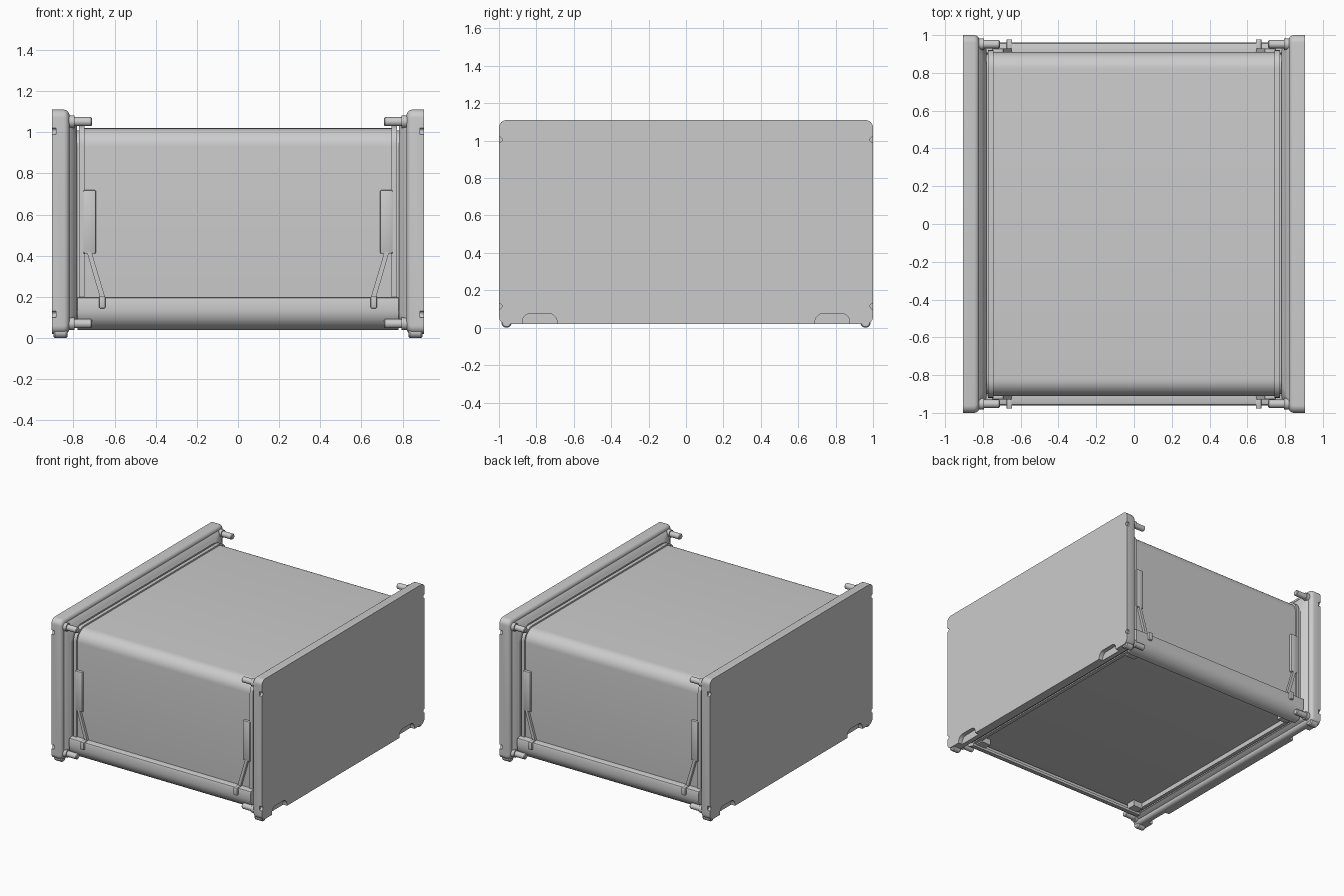
import bpy, bmesh, math
from mathutils import Vector

if "Cube" in bpy.data.objects:
    bpy.data.objects.remove(bpy.data.objects["Cube"])


def finish(name, bm, angle=35):
    bmesh.ops.recalc_face_normals(bm, faces=bm.faces)
    me = bpy.data.meshes.new(name)
    bm.to_mesh(me)
    bm.free()
    ob = bpy.data.objects.new(name, me)
    bpy.context.collection.objects.link(ob)
    smooth(ob, angle)
    return ob


def smooth(ob, angle=35):
    bpy.ops.object.select_all(action='DESELECT')
    ob.select_set(True)
    bpy.context.view_layer.objects.active = ob
    bpy.ops.object.shade_smooth_by_angle(angle=math.radians(angle))


def rounded(y0, y1, z0, z1, r_low, r_top, n=8):
    """Rounded rectangle in the YZ plane."""
    pts = []
    for cy, cz, r, a0 in ((y1 - r_top, z1 - r_top, r_top, 0), (y0 + r_top, z1 - r_top, r_top, 90),
                          (y0 + r_low, z0 + r_low, r_low, 180), (y1 - r_low, z0 + r_low, r_low, 270)):
        for i in range(n + 1):
            a = math.radians(a0 + 90 * i / n)
            pts.append((cy + r * math.cos(a), cz + r * math.sin(a)))
    return pts


def loft(name, sections):
    """Skin a list of (x, yz_points) sections and cap both ends."""
    bm = bmesh.new()
    rings = [[bm.verts.new((x, y, z)) for y, z in pts] for x, pts in sections]
    n = len(rings[0])
    for a, b in zip(rings, rings[1:]):
        for i in range(n):
            bm.faces.new((a[i], a[(i + 1) % n], b[(i + 1) % n], b[i]))
    bm.faces.new(rings[0])
    bm.faces.new(rings[-1])
    return finish(name, bm)


def extrude_y(name, xz, y0, y1, bevel=0.0):
    """Extrude an XZ outline along y."""
    bm = bmesh.new()
    f = bm.faces.new([bm.verts.new((x, y0, z)) for x, z in xz])
    g = bmesh.ops.extrude_face_region(bm, geom=[f])
    bmesh.ops.translate(bm, vec=(0, y1 - y0, 0), verts=[v for v in g['geom'] if isinstance(v, bmesh.types.BMVert)])
    if bevel:
        bmesh.ops.recalc_face_normals(bm, faces=bm.faces)
        bmesh.ops.bevel(bm, geom=bm.edges[:], offset=bevel, segments=2, affect='EDGES', profile=0.5)
    return finish(name, bm)


def circle(y, z, r, n=16):
    return [(y + r * math.cos(2 * math.pi * i / n), z + r * math.sin(2 * math.pi * i / n)) for i in range(n)]


def box_outline(x0, x1, z0, z1):
    return [(x0, z0), (x1, z0), (x1, z1), (x0, z1)]


# main housing and its raised end rims
loft("housing_shell", [(x, rounded(-.91, .91, .10, 1.02, .03, .09)) for x in (-.76, .76)])

# curved lower rails, front and back
for s, label in ((-1, "front"), (1, "back")):
    prof = [(.905, .20), (.945, .20), (.956, .196), (.96, .185)]
    prof += [(.86 + .10 * math.cos(a), .14 + .10 * math.sin(a))
             for a in [-math.pi / 2 * i / 10 for i in range(11)]]
    prof += [(.86, .06), (.90, .09), (.905, .12)]
    loft(label + "_lower_rail", [(x, [(s * y, z) for y, z in prof]) for x in (-.78, .78)])

for sx, side in ((-1, "left"), (1, "right")):
    # side panel: plate, softened inner edge, concave collar, groove and rim
    steps = [(.905, 1.0, .02, 1.11, .04), (.845, 1.0, .02, 1.11, .04), (.834, .997, .023, 1.107, .04),
             (.825, .99, .03, 1.10, .04), (.82, .98, .04, 1.09, .04), (.82, .968, .05, 1.08, .05),
             (.805, .956, .055, 1.066, .06), (.795, .942, .06, 1.052, .075), (.787, .93, .065, 1.04, .09),
             (.782, .924, .065, 1.034, .095), (.782, .90, .09, 1.01, .085), (.772, .90, .09, 1.01, .085),
             (.772, .92, .065, 1.032, .095), (.745, .92, .065, 1.032, .095)]
    panel = loft(side + "_side_panel",
                 [(sx * x, rounded(-y, y, z0, z1, min(r, .06), r)) for x, y, z0, z1, r in steps])

    # edge notches and finger slots cut from the outer face
    cutters = []
    for sy in (-1, 1):
        for z in (.115, 1.005):
            cutters.append(loft("notch_cutter", [(sx * x, circle(sy * 1.0, z, .016)) for x in (.885, .93)]))
        a, b = sorted((sy * .69, sy * .875))
        cutters.append(loft("slot_cutter", [(sx * x, rounded(a, b, -.05, .076, .02, .045)) for x in (.872, .93)]))
    for c in cutters:
        c.hide_render = True
        m = panel.modifiers.new("cut", 'BOOLEAN')
        m.operation, m.object, m.solver = 'DIFFERENCE', c, 'EXACT'
        bpy.context.view_layer.objects.active = panel
        bpy.ops.object.modifier_apply(modifier=m.name)
        bpy.data.objects.remove(c)
    smooth(panel)

    for sy, end in ((-1, "front"), (1, "back")):
        tag = side + "_" + end
        # rounded feet
        loft(tag + "_foot", [(sx * x, circle(sy * .96, .028, r)) for x, r in
                             ((.828, .022), (.836, .028), (.89, .028), (.897, .022))])
        # screw pins with a thinner neck
        for z, level in ((1.052, "upper"), (.07, "lower")):
            loft(tag + "_" + level + "_pin", [(sx * x, circle(sy * .952, z, r)) for x, r in
                                              ((.71, .017), (.715, .022), (.795, .022), (.795, .03), (.83, .03))])
        # latch plate, slanted arm and hook
        extrude_y(tag + "_latch_plate", box_outline(sx * .69, sx * .752, .41, .72),
                  sy * .90, sy * .93, .008)
        extrude_y(tag + "_latch_arm", [(sx * .735, .42), (sx * .712, .42), (sx * .645, .195), (sx * .67, .195)],
                  sy * .905, sy * .93)
        extrude_y(tag + "_latch_hook", box_outline(sx * .645, sx * .675, .145, .205),
                  sy * .91, sy * .978, .005)
        # small blocks under the floor corners
        extrude_y(tag + "_floor_block", box_outline(sx * .67, sx * .75, .055, .12),
                  sy * .80, sy * .87)
